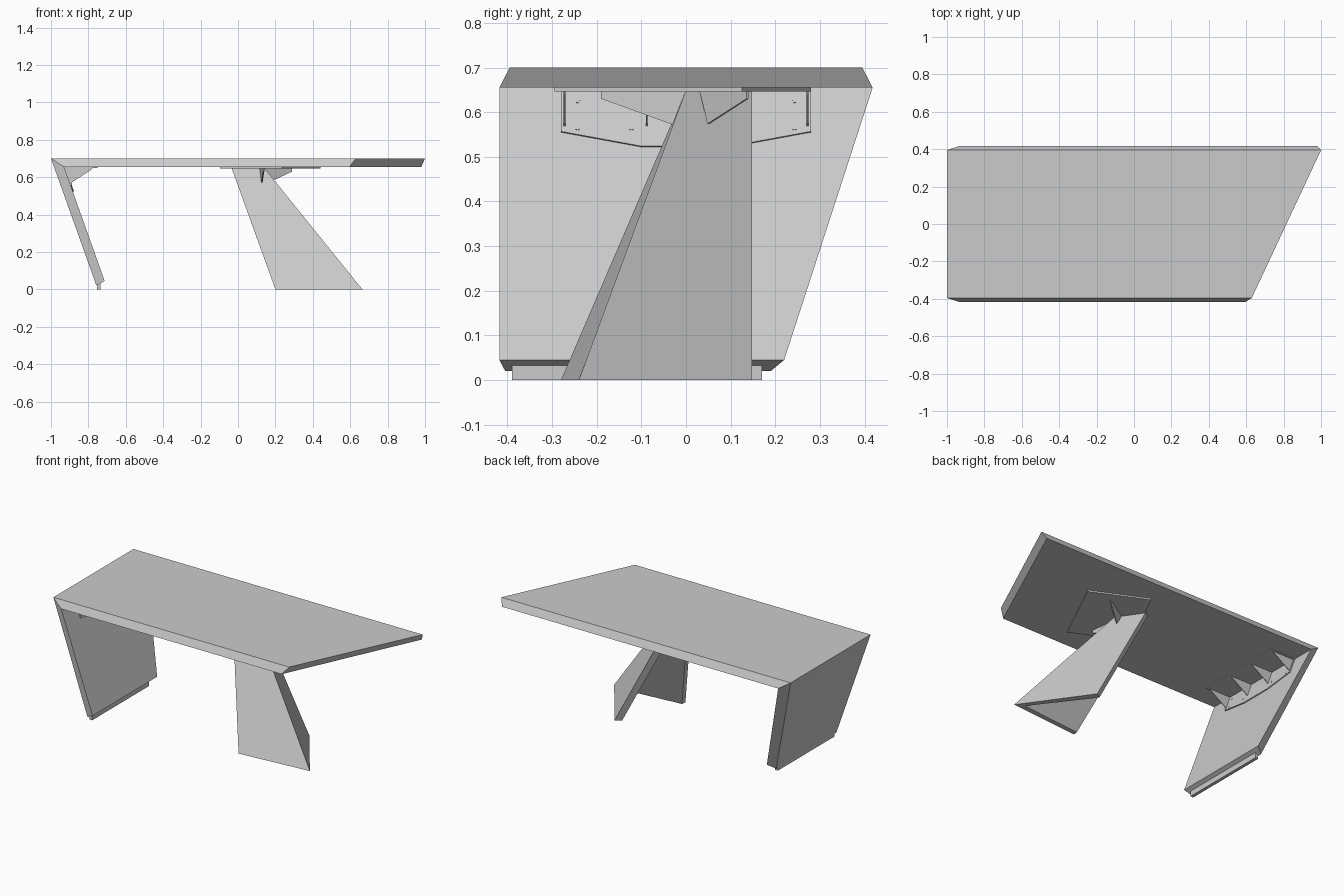
import bpy
import bmesh
from mathutils import Vector

cube = bpy.data.objects.get("Cube")
if cube:
    bpy.data.objects.remove(cube, do_unlink=True)

grey = bpy.data.materials.new("plain grey")
grey.use_nodes = True
COLOUR = (0.6, 0.6, 0.6, 1)
grey.diffuse_color = COLOUR
grey.node_tree.nodes["Principled BSDF"].inputs["Base Color"].default_value = COLOUR


def loft(name, loop_a, loop_b):
    """Solid between two matching outlines."""
    bm = bmesh.new()
    a = [bm.verts.new(p) for p in loop_a]
    b = [bm.verts.new(p) for p in loop_b]
    bm.faces.new(a)
    bm.faces.new(b[::-1])
    for i in range(len(a)):
        j = (i + 1) % len(a)
        bm.faces.new((a[i], b[i], b[j], a[j]))
    bmesh.ops.recalc_face_normals(bm, faces=bm.faces)
    mesh = bpy.data.meshes.new(name)
    bm.to_mesh(mesh)
    bm.free()
    mesh.materials.append(grey)
    obj = bpy.data.objects.new(name, mesh)
    bpy.context.collection.objects.link(obj)
    return obj


def plate(name, outline, offset):
    """Flat outline thickened by an offset vector."""
    return loft(name, outline, [Vector(p) + Vector(offset) for p in outline])


# Tabletop with undercut edges, mitred to the slanted end panel
F, B = 0.395, 0.418
UNDER = 0.655
loft("tabletop",
     [(-1, -F, 0.7), (0.63, -F, 0.7), (1, F, 0.7), (-1, F, 0.7)],
     [(-0.93, -B, UNDER), (0.595, -B, UNDER), (0.98, B, UNDER), (-0.93, B, UNDER)])

# Slanted end panel and its recessed foot
loft("end_panel",
     [(-1, -F, 0.7), (-1, F, 0.7), (-0.757, 0.19, 0.02), (-0.757, -0.405, 0.02)],
     [(-0.93, -B, UNDER), (-0.93, B, UNDER), (-0.713, 0.22, 0.045), (-0.713, -B, 0.045)])
plate("end_panel_foot",
      [(-0.755, -0.39, 0), (-0.735, -0.39, 0), (-0.735, -0.39, 0.035), (-0.755, -0.39, 0.035)],
      (0, 0.56, 0))


# Inner face of the end panel, as x for a given height
def inner_x(z):
    return -0.93 + (UNDER - z) * 0.217 / 0.61


# Angle bracket: one plate on the panel, one under the top
plate("bracket_panel_plate",
      [(inner_x(z), y, z) for y, z in
       [(-0.28, 0.65), (-0.28, 0.555), (-0.1, 0.522), (0.1, 0.522), (0.28, 0.555), (0.28, 0.65)]],
      (0.006, 0, 0.002))
plate("bracket_top_plate",
      [(-0.93, -0.28, UNDER), (-0.75, -0.28, UNDER), (-0.75, 0.28, UNDER), (-0.93, 0.28, UNDER)],
      (0, 0, -0.006))
for i, y in enumerate((-0.272, -0.088, 0.088, 0.272)):
    plate(f"bracket_gusset_{i + 1}",
          [(-0.928, y - 0.002, 0.652), (-0.775, y - 0.002, 0.652),
           (-0.785, y - 0.002, 0.64), (inner_x(0.565), y - 0.002, 0.565)],
          (0, 0.004, 0))

# Bolt heads on the bracket
bolts = [(s * y, z) for s in (-1, 1) for y, z in ((0.243, 0.625), (0.243, 0.564), (0.122, 0.564))]
for i, (y, z) in enumerate(bolts):
    bpy.ops.mesh.primitive_cylinder_add(vertices=12, radius=0.005, depth=0.006,
                                        location=(inner_x(z) + 0.006, y, z),
                                        rotation=(0, 1.23, 0))
    bolt = bpy.context.object
    bolt.name = f"bracket_bolt_{i + 1}"
    bolt.data.materials.append(grey)

# Folded leg: two sloping panels sharing one edge, open towards the back
T = 0.65
top_l, top_c, top_b = Vector((-0.035, 0, T)), Vector((0.14, 0, T)), Vector((0.04, 0.148, T))
low_l, low_c, low_b = Vector((0.2, -0.28, 0)), Vector((0.665, -0.24, 0)), Vector((0.39, 0.148, 0))
in_front = Vector((0.003, 0.03, 0))
in_side = Vector((-0.036, -0.024, 0))
in_corner = Vector((-0.055, 0.027, 0))
loft("leg_front_panel",
     [top_l, top_c, low_c, low_l],
     [top_l + in_front, top_c + in_corner, low_c + in_corner, low_l + in_front])
loft("leg_side_panel",
     [top_c, top_b, low_b, low_c],
     [top_c + in_corner, top_b + in_side, low_b + in_side, low_c + in_corner])

# Mounting plate above the folded leg
plate("leg_mounting_plate",
      [(0.44, 0.125, UNDER), (0.11, 0.28, UNDER), (-0.095, -0.14, UNDER), (0.235, -0.295, UNDER)],
      (0, 0, -0.009))

# Gussets between the mounting plate and the leg
plate("leg_front_gusset",
      [(0.115, 0, 0.65), (0.135, -0.19, 0.65), (0.135, -0.19, 0.63), (0.125, -0.03, 0.572)],
      (0.006, 0, 0))
plate("leg_side_gusset",
      [(0.12, 0.03, 0.65), (0.17, 0.048, 0.574), (0.29, 0.135, 0.63), (0.29, 0.135, 0.65)],
      (-0.003, 0.005, 0))
